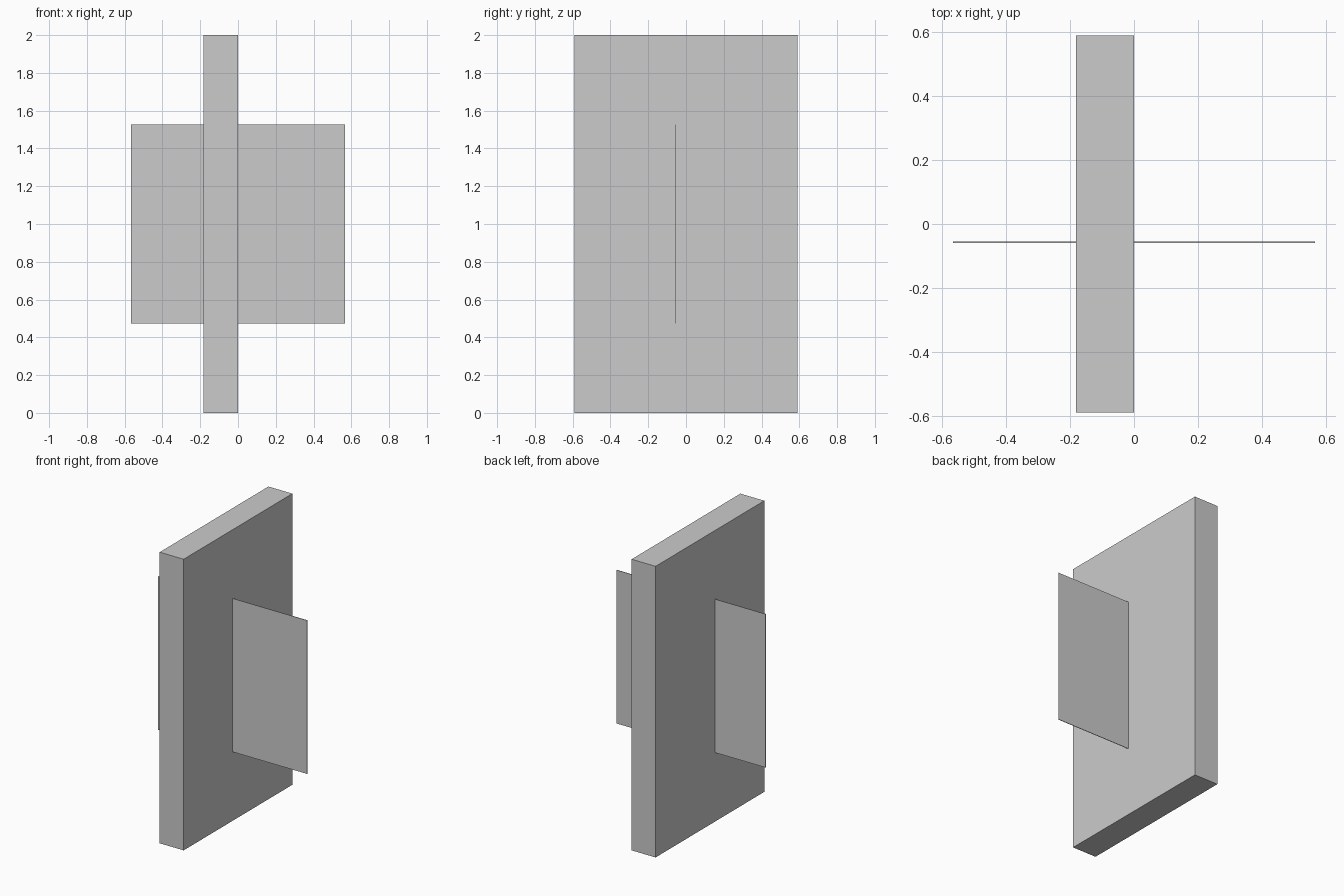
import bpy

if "Cube" in bpy.data.objects:
    bpy.data.objects.remove(bpy.data.objects["Cube"])


def box(name, x, y, z):
    """Box from (min, max) ranges along each axis."""
    ranges = (x, y, z)
    bpy.ops.mesh.primitive_cube_add(size=1, location=[(a + b) / 2 for a, b in ranges])
    obj = bpy.context.object
    obj.name = name
    obj.scale = [b - a for a, b in ranges]
    bpy.ops.object.transform_apply(location=False, rotation=False, scale=True)
    return obj


# upright thick slab
box("upright_slab", (-0.182, 0.0), (-0.59, 0.59), (0.0, 2.0))

# thin sheet crossing through the slab
box("cross_sheet", (-0.566, 0.566), (-0.059, -0.055), (0.474, 1.528))
